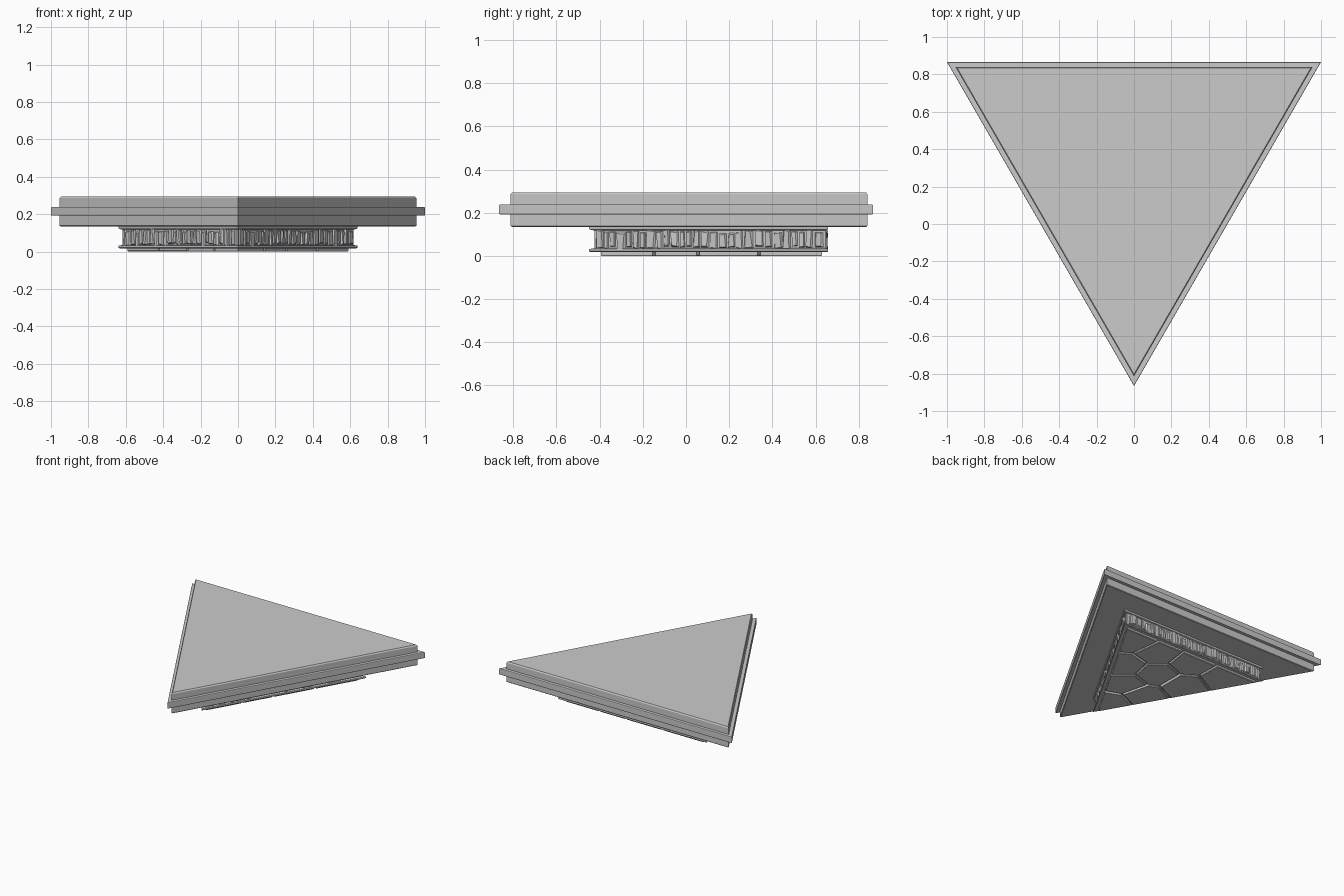
import bpy, bmesh, math, random
from mathutils import Vector

if "Cube" in bpy.data.objects:
    bpy.data.objects.remove(bpy.data.objects["Cube"])

random.seed(4)
CY = math.sqrt(3) / 6          # centroid height of the triangle


def tri(s, z):
    """Corners of the plan triangle scaled by s about its centroid."""
    r = 2 / math.sqrt(3) * s
    return [Vector((r * math.cos(a), CY + r * math.sin(a), z))
            for a in (math.radians(30 + 120 * i) for i in range(3))]


def finish(bm, name):
    bmesh.ops.recalc_face_normals(bm, faces=bm.faces)
    me = bpy.data.meshes.new(name)
    bm.to_mesh(me)
    bm.free()
    ob = bpy.data.objects.new(name, me)
    bpy.context.collection.objects.link(ob)
    return ob


def add_loft(bm, rings):
    """Closed solid through rings of equal point count."""
    loops = [[bm.verts.new(p) for p in ring] for ring in rings]
    n = len(loops[0])
    for a, b in zip(loops, loops[1:]):
        for i in range(n):
            j = (i + 1) % n
            bm.faces.new((a[i], a[j], b[j], b[i]))
    bm.faces.new(loops[0])
    bm.faces.new(loops[-1])


def tri_stack(name, profile):
    bm = bmesh.new()
    add_loft(bm, [tri(s, z) for z, s in profile])
    return finish(bm, name)


# Main slab with its projecting band and softened rims
tri_stack("slab", [(.135, .948), (.139, .955), (.193, .955), (.193, .997), (.196, 1),
                   (.235, 1), (.239, .997), (.239, .955), (.286, .955), (.295, .945)])

# Stone plinth: recessed core with a lip above and below
tri_stack("plinth", [(.018, .632), (.022, .64), (.032, .638), (.036, .618), (.118, .618),
                     (.122, .637), (.135, .64)])

# Rough-hewn vertical stones on the plinth walls
bm = bmesh.new()
corners = tri(.617, 0)
for k in range(3):
    a, b = corners[k], corners[(k + 1) % 3]
    d = (b - a).normalized()
    out = Vector((d.y, -d.x, 0))
    length = (b - a).length
    t = .004
    while t < length - .02:
        w = min(random.uniform(.025, .055), length - t)
        lo, hi = random.uniform(.025, .045), random.uniform(.105, .128)
        back = [(t, lo), (t + w, lo), (t + w, hi), (t, hi)]
        mid = Vector((t + w / 2, (lo + hi) / 2))
        front = []
        for u, z in back:
            front.append((u + (mid.x - u) * random.uniform(.1, .55),
                          z + (mid.y - z) * random.uniform(.05, .3),
                          random.uniform(.005, .0125)))
        add_loft(bm, [[a + d * u + Vector((0, 0, z)) - out * .004 for u, z in back],
                      [a + d * u + Vector((0, 0, z)) + out * o for u, z, o in front]])
        t += w + random.uniform(.001, .008)
finish(bm, "rough_stones")


# Cracked paving on the underside: irregular cells cut from one triangle
def clip(poly, point, normal):
    """Keep the part of a convex polygon behind the given line."""
    res = []
    for p, q in zip(poly, poly[1:] + poly[:1]):
        dp, dq = (p - point).dot(normal), (q - point).dot(normal)
        if dp <= 0:
            res.append(p)
        if dp * dq < 0:
            res.append(p.lerp(q, dp / (dp - dq)))
    return res


seeds = [Vector(p) for p in [(.02, .27), (-.38, .53), (-.08, .54), (.2, .5), (.44, .53),
                             (.27, .22), (-.24, .27), (.1, .02), (-.1, -.03), (0, -.25)]]


def cell(seed, gap):
    poly = [p.to_2d() for p in tri(.6 - gap, 0)]
    for other in seeds:
        if other is not seed and len(poly) > 2:
            n = (other - seed).normalized()
            poly = clip(poly, (other + seed) / 2 - n * gap, n)
    return poly


bm = bmesh.new()
for s in seeds:
    poly = cell(s, .008)
    if len(poly) < 3:
        continue
    c = sum(poly, Vector((0, 0))) / len(poly)
    rings = [[(c + (p - c) * f).to_3d() + Vector((0, 0, z)) for p in poly]
             for z, f in ((.02, 1), (.005, 1), (0, .97))]
    add_loft(bm, rings)
finish(bm, "underside_paving")
